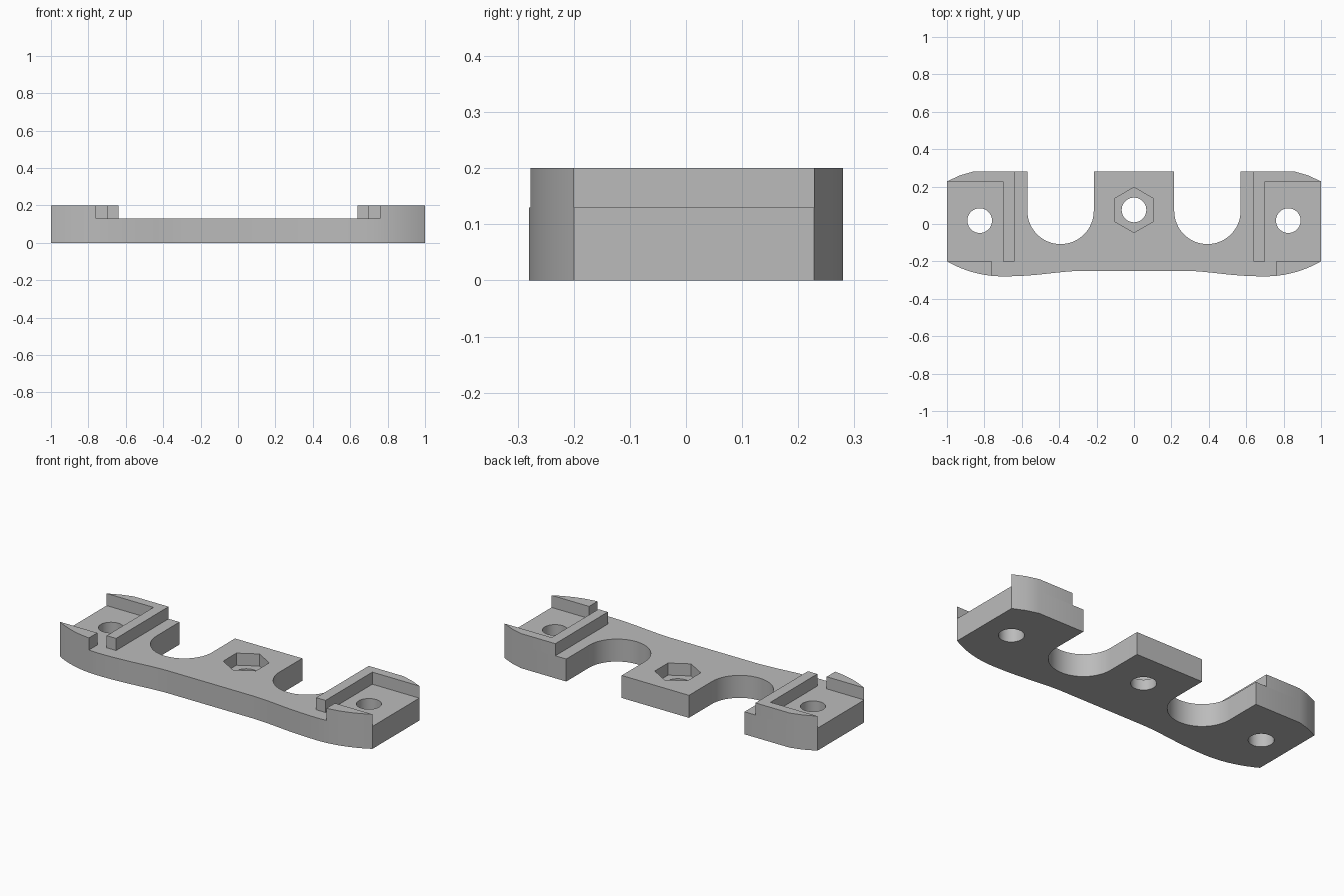
import bpy
import bmesh
import math
from mathutils import Vector
from mathutils.geometry import interpolate_bezier

if "Cube" in bpy.data.objects:
    bpy.data.objects.remove(bpy.data.objects["Cube"], do_unlink=True)

PLATE_TOP, RIM_TOP = 0.13, 0.2
BACK, POCKET_BACK, POCKET_FRONT = 0.28, 0.228, -0.2

grey = bpy.data.materials.new("plain_grey")
grey.use_nodes = True
colour = (0.5, 0.5, 0.5, 1)
grey.diffuse_color = colour
grey.node_tree.nodes["Principled BSDF"].inputs["Base Color"].default_value = colour


def prism(name, outline, z0, z1):
    """Extrude a closed 2D outline between two heights."""
    bm = bmesh.new()
    face = bm.faces.new([bm.verts.new((x, y, z0)) for x, y in outline])
    top = bmesh.ops.extrude_face_region(bm, geom=[face])["geom"]
    verts = [v for v in top if isinstance(v, bmesh.types.BMVert)]
    bmesh.ops.translate(bm, verts=verts, vec=(0, 0, z1 - z0))
    bmesh.ops.recalc_face_normals(bm, faces=bm.faces)
    mesh = bpy.data.meshes.new(name)
    bm.to_mesh(mesh)
    bm.free()
    mesh.materials.append(grey)
    obj = bpy.data.objects.new(name, mesh)
    bpy.context.collection.objects.link(obj)
    return obj


def activate(obj):
    bpy.ops.object.select_all(action="DESELECT")
    obj.select_set(True)
    bpy.context.view_layer.objects.active = obj


def arc(cx, cy, r, start, end, steps):
    angles = [math.radians(start + (end - start) * i / steps) for i in range(steps + 1)]
    return [(cx + r * math.cos(a), cy + r * math.sin(a)) for a in angles]


def cut(body, outline, z0, z1):
    """Cut a prism out of the body."""
    cutter = prism("cutter", outline, z0, z1)
    cutter.hide_render = True
    mod = body.modifiers.new("cut", "BOOLEAN")
    mod.operation, mod.solver, mod.object = "DIFFERENCE", "EXACT", cutter
    activate(body)
    bpy.ops.object.modifier_apply(modifier=mod.name)
    bpy.data.objects.remove(cutter, do_unlink=True)


def curve(a, b, c, d, count):
    pts = interpolate_bezier(*[Vector((*p, 0)) for p in (a, b, c, d)], count)
    return [(p.x, p.y) for p in pts]


def mirror(points):
    return [(-x, y) for x, y in reversed(points)]


# Outline of the left half, from the middle of the back round to the front
corner = [(0.86, BACK), (0.93, 0.26), (1, POCKET_BACK)]
nose = curve((1, POCKET_FRONT), (0.92, -0.245), (0.82, -0.28), (0.7, -0.28), 16)
waist = curve((0.7, -0.28), (0.5, -0.28), (0.4, -0.25), (0.26, -0.25), 16)
slot = [(0.215, BACK)] + arc(0.3925, 0.07, 0.1775, 180, 360, 32) + [(0.57, BACK)]
half = slot + corner + nose + waist[1:]
plate = prism("plate", half + mirror(half), 0, PLATE_TOP)

# Through holes and the hexagonal nut recess
for x, y in ((-0.825, 0.018), (0, 0.075), (0.825, 0.018)):
    cut(plate, arc(x, y, 0.066, 0, 360, 40)[:-1], -0.1, 0.3)
cut(plate, arc(0, 0.075, 0.121, 30, 390, 6)[:-1], 0.06, 0.3)

# Raised rims: an L at the inside and back, and a lip along the front curve
rim = [(0.64, POCKET_FRONT), (0.7, POCKET_FRONT), (0.7, POCKET_BACK)]
rim += corner[::-1] + [(0.64, BACK)]
lip = [p for p in nose if p[0] > 0.77] + [(0.76, -0.277), (0.76, POCKET_FRONT)]
parts = [plate]
for side, shape in (("left", lambda p: p), ("right", mirror)):
    parts.append(prism(side + "_corner_rim", shape(rim), PLATE_TOP, RIM_TOP))
    parts.append(prism(side + "_front_lip", shape(lip), PLATE_TOP, RIM_TOP))

for part in parts:
    activate(part)
    bpy.ops.object.shade_smooth_by_angle(angle=math.radians(30))
